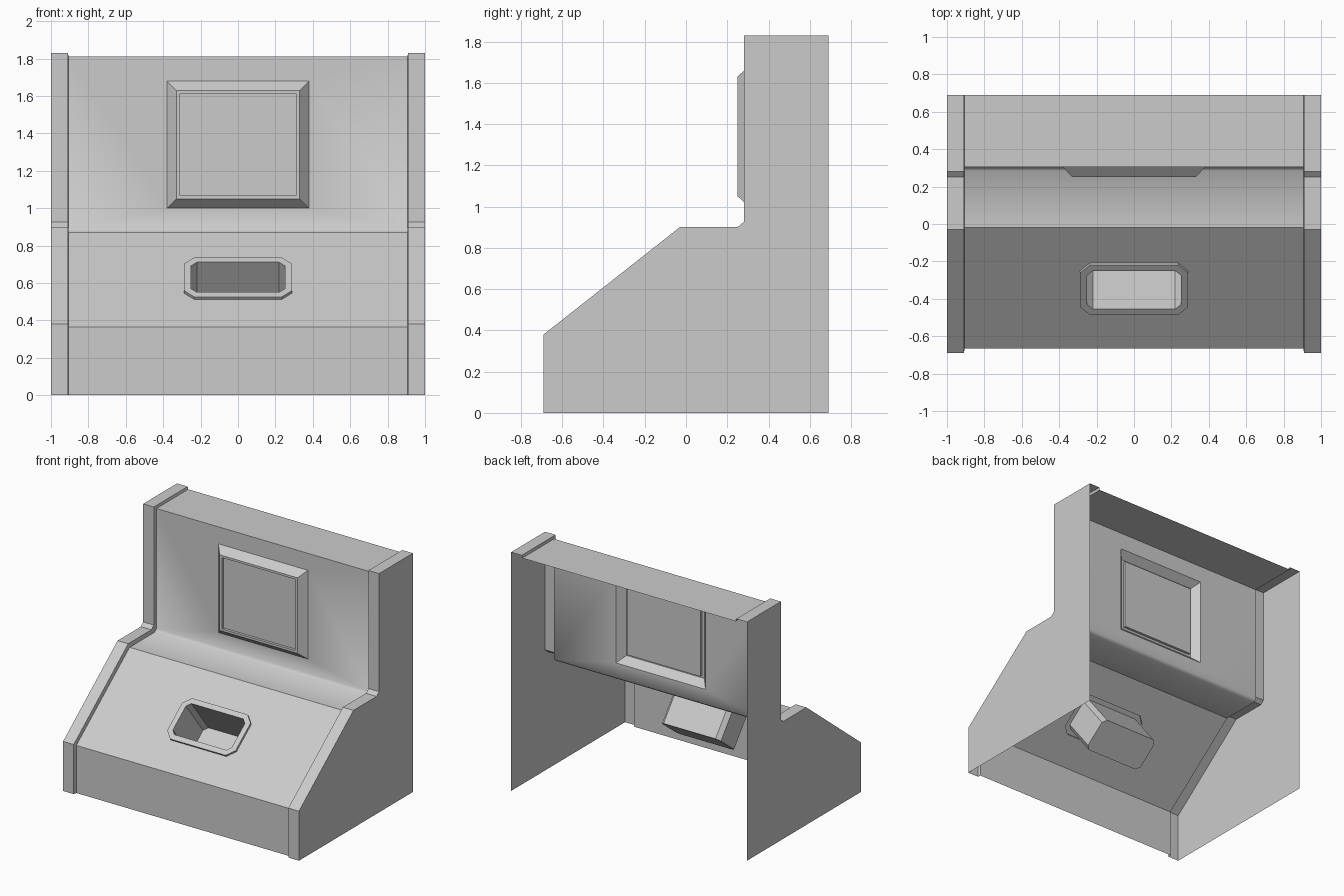
import bpy, bmesh, math
from mathutils import Vector

if "Cube" in bpy.data.objects:
    bpy.data.objects.remove(bpy.data.objects["Cube"])

W = 0.905   # half width of the recessed centre
# (y, z) profiles from front bottom to top back: raised side rim and recessed centre
RIM = [(-.69, 0), (-.69, .38), (-.03, .90), (.25, .90), (.28, .925), (.28, 1.83), (.69, 1.83)]
MID = [(-.665, 0), (-.665, .365), (-.02, .87), (.285, .87), (.305, .89), (.305, 1.81), (.69, 1.81)]


def finish(bm, name, angle=20):
    bmesh.ops.remove_doubles(bm, verts=bm.verts[:], dist=1e-5)
    me = bpy.data.meshes.new(name)
    bm.to_mesh(me)
    bm.free()
    ob = bpy.data.objects.new(name, me)
    bpy.context.collection.objects.link(ob)
    bpy.ops.object.select_all(action='DESELECT')
    ob.select_set(True)
    bpy.context.view_layer.objects.active = ob
    bpy.ops.object.shade_smooth_by_angle(angle=math.radians(angle))
    return ob


def skin(bm, loops, closed=True, cap=False):
    """Join successive point loops with faces; optionally cap the last one."""
    rows = [[bm.verts.new(p) for p in lp] for lp in loops]
    n = len(rows[0])
    for a, b in zip(rows, rows[1:]):
        for i in range(n if closed else n - 1):
            j = (i + 1) % n
            bm.faces.new((a[i], a[j], b[j], b[i]))
    if cap:
        bm.faces.new(rows[-1])


def strip(bm, pts):
    skin(bm, [[(-W, y, z), (W, y, z)] for y, z in pts], closed=False)


def octagon(hx, hv, c):
    """Counter-clockwise rectangle with corners cut by c (c = 0 doubles the corners)."""
    return [(-hx + c, -hv), (hx - c, -hv), (hx, -hv + c), (hx, hv - c),
            (hx - c, hv), (-hx + c, hv), (-hx, hv - c), (-hx, -hv + c)]


def rect(hx, z0, z1, y):
    return [(-hx, y, z0), (hx, y, z0), (hx, y, z1), (-hx, y, z1)]


# Side panels with front rim, open at back and bottom
for s, side in ((-1, "left"), (1, "right")):
    bm = bmesh.new()
    skin(bm, [[(s * x, y, z) for y, z in prof]
              for x, prof in ((W, MID), (.91, RIM), (1, RIM))], closed=False)
    bm.faces.new([bm.verts.new((s, y, z)) for y, z in RIM + [(.69, 0)]])
    if s > 0:
        bmesh.ops.reverse_faces(bm, faces=bm.faces[:])
    bmesh.ops.recalc_face_normals(bm, faces=bm.faces[:])
    big = max(bm.faces, key=lambda f: f.calc_area())
    for f in bm.faces:
        f.normal_update()
    if big.normal.x * s < 0:
        big.normal_flip()
    strips = [f for f in bm.faces if f is not big]
    top = max(strips, key=lambda f: f.calc_center_median().z)
    if top.normal.z < 0:
        bmesh.ops.reverse_faces(bm, faces=strips)
    finish(bm, side + "_side_panel")

# Front kick board and top cover
for name, pts in (("front_board", MID[:2]), ("top_cover", MID[5:])):
    bm = bmesh.new()
    strip(bm, pts)
    finish(bm, name)

# Shelf with soft corner running into the back wall, holed for the screen
bm = bmesh.new()
strip(bm, MID[2:5])
skin(bm, [rect(W, .89, 1.81, .305), rect(.38, 1.0, 1.68, .305)])
finish(bm, "shelf_and_back_wall", 50)

# Bevelled screen frame with inset screen
bm = bmesh.new()
skin(bm, [rect(.38, 1.0, 1.68, .305), rect(.33, 1.05, 1.63, .25),
          rect(.31, 1.067, 1.613, .25), rect(.31, 1.067, 1.613, .27)], cap=True)
finish(bm, "screen_frame")

# Sloped deck with raised octagonal rim and deep tray
a, b = Vector((0, *MID[1])), Vector((0, *MID[2]))
v = (b - a).normalized()
u = Vector((1, 0, 0))
n = u.cross(v)
centre = (a + b) / 2
half = (b - a).length / 2


def on_deck(pts, h):
    return [centre + u * p + v * q + n * h for p, q in pts]


outer, inner = octagon(.29, .17, .055), octagon(.25, .13, .03)
bm = bmesh.new()
skin(bm, [on_deck(octagon(W, half, 0), 0), on_deck(outer, 0), on_deck(outer, .017),
          on_deck(inner, .017), on_deck(inner, -.32)], cap=True)
finish(bm, "deck_with_tray")
